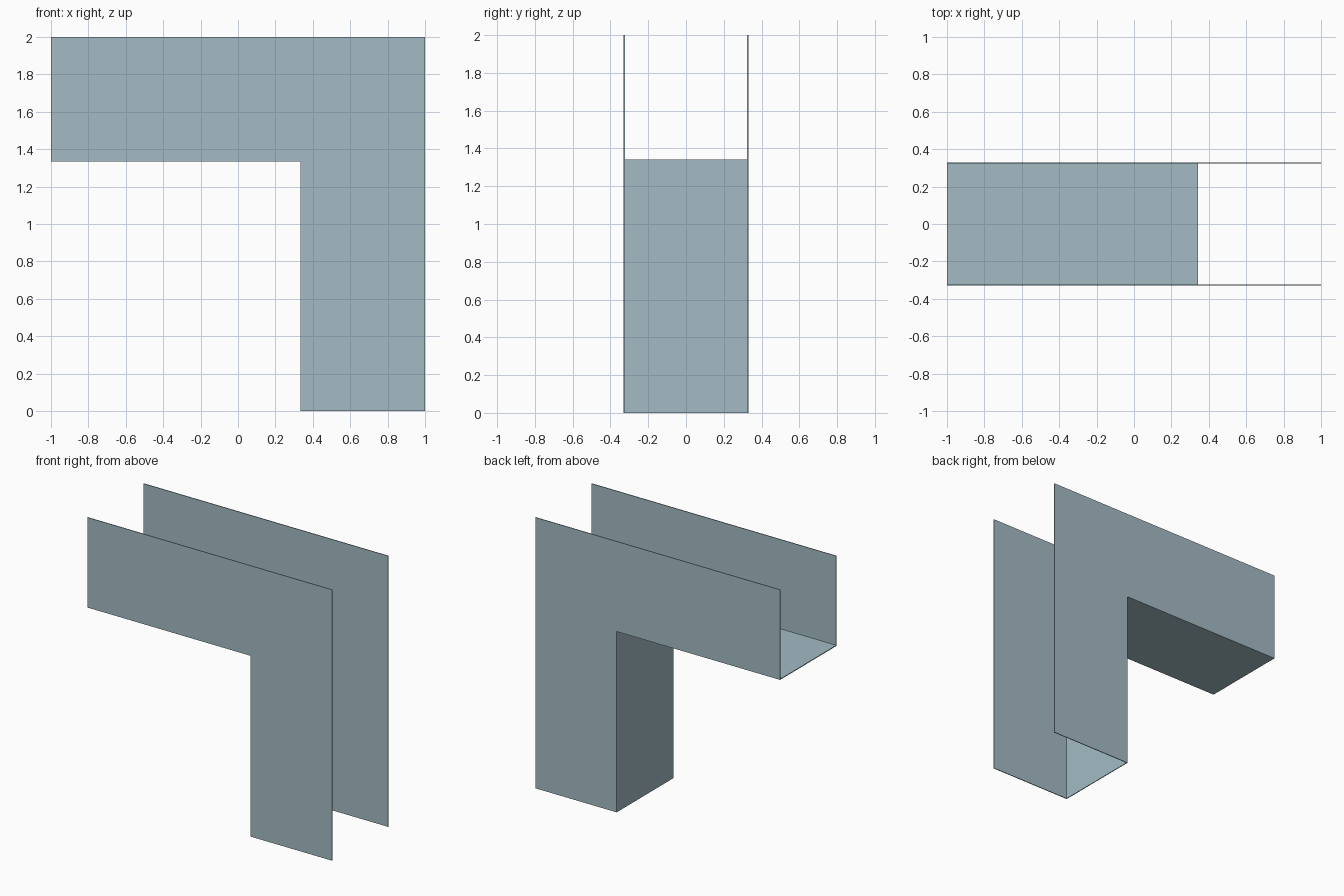
import bpy
import bmesh

cube = bpy.data.objects.get("Cube")
if cube:
    bpy.data.objects.remove(cube, do_unlink=True)

SIZE = 1.0      # half length of the elbow
DEPTH = 0.33    # half depth
BEND_X = 0.335  # inner corner of the elbow
BEND_Z = 1.335
SHEET = 0.006   # sheet thickness

# Blue-grey sheet colour
sheet = bpy.data.materials.new("blue_grey_sheet")
sheet.use_nodes = True
colour = (0.366, 0.497, 0.552, 1.0)
sheet.diffuse_color = colour
sheet.node_tree.nodes["Principled BSDF"].inputs["Base Color"].default_value = colour


def extruded_profile(name, profile, y0, y1):
    """Extrude an x-z outline from y0 to y1."""
    bm = bmesh.new()
    face = bm.faces.new([bm.verts.new((x, y0, z)) for x, z in profile])
    result = bmesh.ops.extrude_face_region(bm, geom=[face], use_keep_orig=True)
    moved = [v for v in result["geom"] if isinstance(v, bmesh.types.BMVert)]
    bmesh.ops.translate(bm, verts=moved, vec=(0, y1 - y0, 0))
    bmesh.ops.recalc_face_normals(bm, faces=bm.faces)
    mesh = bpy.data.meshes.new(name)
    bm.to_mesh(mesh)
    bm.free()
    mesh.materials.append(sheet)
    obj = bpy.data.objects.new(name, mesh)
    bpy.context.collection.objects.link(obj)
    return obj


# L-shaped side plates
elbow = [(-SIZE, BEND_Z), (BEND_X, BEND_Z), (BEND_X, 0),
         (SIZE, 0), (SIZE, 2 * SIZE), (-SIZE, 2 * SIZE)]
extruded_profile("front_side_plate", elbow, -DEPTH, -DEPTH + SHEET)
extruded_profile("back_side_plate", elbow, DEPTH - SHEET, DEPTH)

# Bent web joining the plates along the inside of the elbow
web = [(-SIZE, BEND_Z), (BEND_X, BEND_Z), (BEND_X, 0),
       (BEND_X + SHEET, 0), (BEND_X + SHEET, BEND_Z + SHEET),
       (-SIZE, BEND_Z + SHEET)]
extruded_profile("inner_web", web, -DEPTH + SHEET, DEPTH - SHEET)
